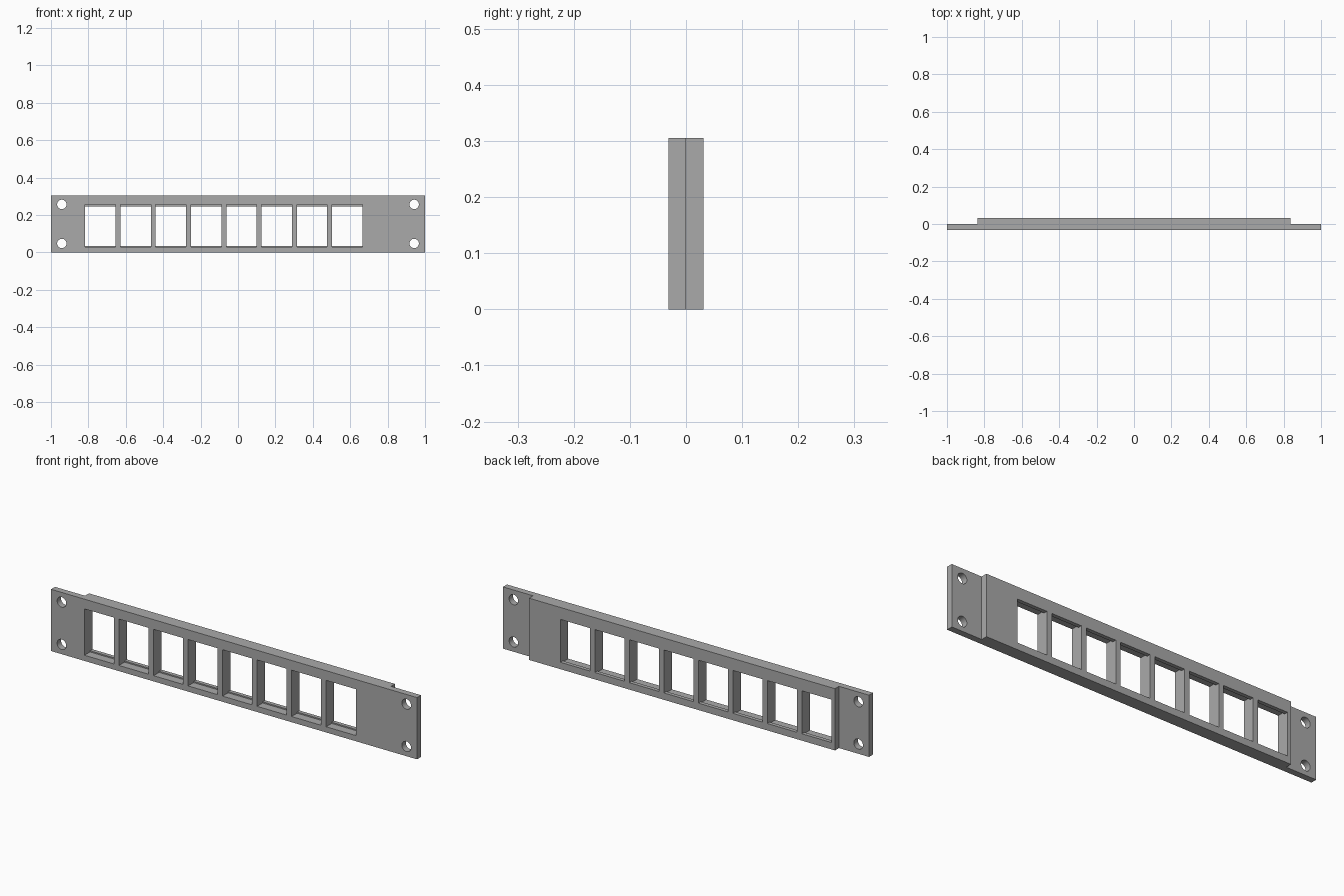
import bpy
import bmesh
from mathutils import Matrix, Vector

if "Cube" in bpy.data.objects:
    bpy.data.objects.remove(bpy.data.objects["Cube"], do_unlink=True)

HEIGHT = 0.305
HALF_DEPTH = 0.031
BODY_HALF = 0.836
PITCH = 0.1886
FIRST_X = -0.736
LIP_Y = 0.012

grey = bpy.data.materials.new("mid_grey")
grey.use_nodes = True
grey.diffuse_color = (0.4, 0.4, 0.4, 1)
grey.node_tree.nodes["Principled BSDF"].inputs["Base Color"].default_value = (0.4, 0.4, 0.4, 1)


def make_object(name, bm):
    bmesh.ops.recalc_face_normals(bm, faces=bm.faces)
    mesh = bpy.data.meshes.new(name)
    bm.to_mesh(mesh)
    bm.free()
    mesh.materials.append(grey)
    obj = bpy.data.objects.new(name, mesh)
    bpy.context.collection.objects.link(obj)
    return obj


def add_box(bm, x, width, y0, y1, z0, z1):
    centre = Vector((x, (y0 + y1) / 2, (z0 + z1) / 2))
    size = Matrix.Diagonal((width, y1 - y0, z1 - z0, 1))
    bmesh.ops.create_cube(bm, size=1, matrix=Matrix.Translation(centre) @ size)


def cut(target, cutter):
    cutter.hide_render = True
    mod = target.modifiers.new(cutter.name, "BOOLEAN")
    mod.operation = "DIFFERENCE"
    mod.solver = "EXACT"
    mod.object = cutter
    bpy.context.view_layer.objects.active = target
    bpy.ops.object.modifier_apply(modifier=mod.name)
    bpy.data.objects.remove(cutter, do_unlink=True)


# Panel: stepped plan outline, raised upwards
half = [(1, -HALF_DEPTH), (1, 0), (BODY_HALF, 0), (BODY_HALF, HALF_DEPTH)]
outline = half + [(-x, y) for x, y in reversed(half)]
bm = bmesh.new()
base = bm.faces.new([bm.verts.new((x, y, 0)) for x, y in outline])
raised = bmesh.ops.extrude_face_region(bm, geom=[base])["geom"]
bmesh.ops.translate(bm, vec=(0, 0, HEIGHT),
                    verts=[v for v in raised if isinstance(v, bmesh.types.BMVert)])
panel = make_object("rack_panel", bm)

# Eight socket openings: tall at the front, narrowed by a lip at the back
for name, y0, y1, z0, z1 in (("front_pockets", -0.1, LIP_Y, 0.028, 0.257),
                             ("rear_openings", -0.05, 0.1, 0.034, 0.246)):
    bm = bmesh.new()
    for i in range(8):
        add_box(bm, FIRST_X + i * PITCH, 0.162, y0, y1, z0, z1)
    cut(panel, make_object(name, bm))

# Mounting holes in both ears
bm = bmesh.new()
for x in (-0.942, 0.942):
    for z in (0.048, 0.257):
        bmesh.ops.create_cone(bm, cap_ends=True, segments=32, radius1=0.025, radius2=0.025,
                              depth=0.2, matrix=Matrix.Translation((x, 0, z))
                              @ Matrix.Rotation(1.5707963, 4, "X"))
cut(panel, make_object("mounting_holes", bm))

# Smooth the round holes, keep the flat edges crisp
bpy.ops.object.select_all(action="DESELECT")
panel.select_set(True)
bpy.context.view_layer.objects.active = panel
bpy.ops.object.shade_smooth_by_angle(angle=0.5)
